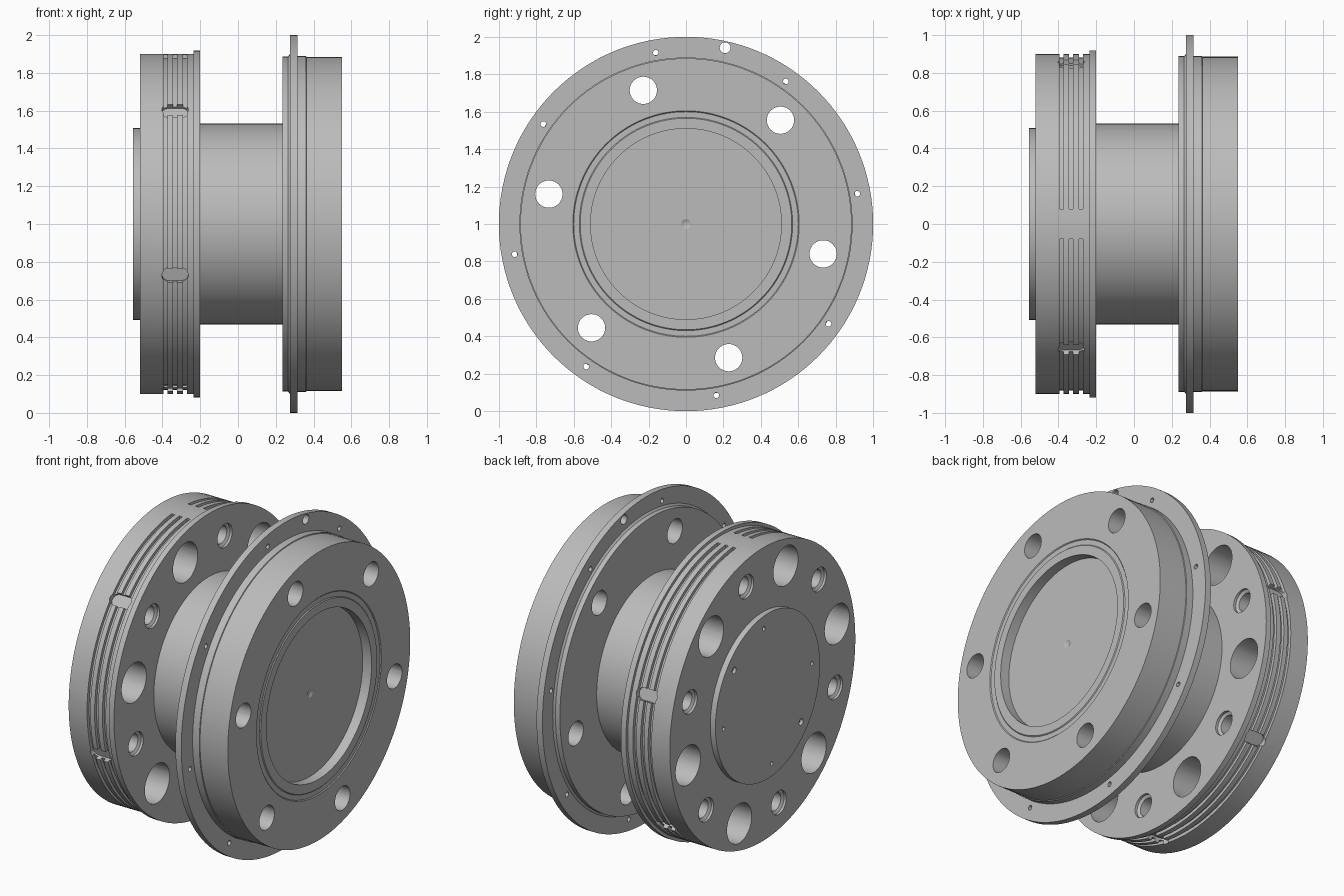
import bpy, bmesh
from math import cos, sin, pi, radians

cube = bpy.data.objects.get("Cube")
if cube:
    bpy.data.objects.remove(cube, do_unlink=True)

steel = bpy.data.materials.new("plain grey steel")
steel.use_nodes = True
grey = (0.5, 0.5, 0.5, 1)
steel.diffuse_color = grey
steel.node_tree.nodes["Principled BSDF"].inputs["Base Color"].default_value = grey
steel.node_tree.nodes["Principled BSDF"].inputs["Roughness"].default_value = 0.6

AXIS_Z = 1.0


def polar(radius, degrees):
    return radius * cos(radians(degrees)), radius * sin(radians(degrees))


def lathe(bm, profile, y=0, z=0, start=0, sweep=360, steps=128):
    """Turn an (x, radius) profile around a line parallel to x."""
    full = sweep == 360
    closed = profile[0][1] > 0
    rings = []
    for i in range(steps if full else steps + 1):
        c, s = polar(1, start + sweep * i / steps)
        rings.append([bm.verts.new((x, y + r * c, AXIS_Z + z + r * s)) for x, r in profile])
    n = len(profile)
    for i in range(steps):
        a, b = rings[i], rings[(i + 1) % len(rings)]
        for j in range(n if closed else n - 1):
            k = (j + 1) % n
            bm.faces.new((a[j], a[k], b[k], b[j]))
    if not full:
        bm.faces.new(rings[0])
        bm.faces.new(rings[-1])


def hole(bm, x0, x1, radius, ring, angle, steps=32):
    y, z = polar(ring, angle)
    lathe(bm, [(x0, 0), (x0, radius), (x1, radius), (x1, 0)], y, z, steps=steps)


def slot(bm, x, half_length, half_width, r0, r1, angle):
    """Rounded slot block pointing outward at an angle."""
    c, s = polar(1, angle)
    straight = half_length - half_width
    outline = []
    for side in (1, -1):
        for i in range(13):
            a = pi * i / 12 - pi / 2
            outline.append((x + side * (straight + half_width * cos(a)), side * half_width * sin(a)))
    low, high = [[bm.verts.new((px, r * c - u * s, AXIS_Z + r * s + u * c)) for px, u in outline]
                 for r in (r0, r1)]
    bm.faces.new(low)
    bm.faces.new(high)
    for i in range(len(low)):
        k = (i + 1) % len(low)
        bm.faces.new((low[i], low[k], high[k], high[i]))


def finish(bm, name):
    bmesh.ops.remove_doubles(bm, verts=bm.verts, dist=1e-5)
    bmesh.ops.recalc_face_normals(bm, faces=bm.faces)
    mesh = bpy.data.meshes.new(name)
    bm.to_mesh(mesh)
    bm.free()
    mesh.materials.append(steel)
    obj = bpy.data.objects.new(name, mesh)
    bpy.context.collection.objects.link(obj)
    return obj


def activate(obj):
    bpy.ops.object.select_all(action="DESELECT")
    obj.select_set(True)
    bpy.context.view_layer.objects.active = obj


def turned(name, profile):
    bm = bmesh.new()
    lathe(bm, profile)
    return finish(bm, name)


def cut(obj, bm):
    cutter = finish(bm, obj.name + "_cutter")
    cutter.hide_render = True
    mod = obj.modifiers.new("cut", "BOOLEAN")
    mod.operation = "DIFFERENCE"
    mod.solver = "EXACT"
    mod.object = cutter
    activate(obj)
    bpy.ops.object.modifier_apply(modifier=mod.name)
    bpy.data.objects.remove(cutter, do_unlink=True)


def smooth(obj):
    activate(obj)
    bpy.ops.object.shade_smooth_by_angle(angle=radians(25))


HOLE_RING, HOLE_TURN = 0.74, 47.7

# Grooved disc with a narrow rim
grooved_disc = turned("grooved_disc", [
    (-0.52, 0), (-0.52, 0.9), (-0.235, 0.9), (-0.235, 0.918), (-0.2, 0.918), (-0.2, 0)])

# Three grooves, interrupted at the top
bm = bmesh.new()
for x in (-0.384, -0.333, -0.28):
    lathe(bm, [(x - 0.011, 0.88), (x + 0.011, 0.88), (x + 0.011, 0.95), (x - 0.011, 0.95)],
          start=95, sweep=350)
cut(grooved_disc, bm)

# Large holes, chamfered bolt holes and rim slots
bm = bmesh.new()
for i in range(6):
    angle = HOLE_TURN + 60 * i
    hole(bm, -0.6, -0.1, 0.12, HOLE_RING, angle, 48)
    y, z = polar(HOLE_RING, angle + 30)
    lathe(bm, [(-0.55, 0), (-0.55, 0.072), (-0.505, 0.072), (-0.495, 0.055), (-0.225, 0.055),
               (-0.215, 0.072), (-0.15, 0.072), (-0.15, 0)], y, z, steps=32)
    if i:
        slot(bm, -0.333, 0.07, 0.037, 0.868, 0.97, angle + 30 if i > 0 else angle)
cut(grooved_disc, bm)

# End cap with small screw holes
end_cap = turned("end_cap", [(-0.555, 0), (-0.555, 0.507), (-0.52, 0.507), (-0.52, 0)])
bm = bmesh.new()
for half_turn in (0, 180):
    for angle, radius in ((85, 0.013), (175, 0.013), (41, 0.02)):
        hole(bm, -0.6, -0.535, radius, 0.43, angle + half_turn, 16)
cut(end_cap, bm)

# Central hub
hub = turned("hub", [(-0.21, 0), (-0.21, 0.531), (0.245, 0.531), (0.245, 0)])

# Flanged disc with a recessed face and centre dimple
flanged_disc = turned("flanged_disc", [
    (0.235, 0), (0.235, 0.888), (0.265, 0.888), (0.275, 0.9), (0.275, 1), (0.315, 1),
    (0.315, 0.89), (0.36, 0.89), (0.362, 0.885), (0.55, 0.885), (0.55, 0.605),
    (0.545, 0.6), (0.545, 0.57), (0.55, 0.565), (0.55, 0.51), (0.49, 0.51),
    (0.49, 0.025), (0.475, 0)])

# Bolt holes, flange screw holes and one locating hole
bm = bmesh.new()
for i in range(6):
    hole(bm, 0.15, 0.65, 0.073, HOLE_RING + 0.01, HOLE_TURN + 60 * i)
for i in range(8):
    hole(bm, 0.22, 0.4, 0.015, 0.93, 10 + 45 * i, 16)
hole(bm, 0.22, 0.4, 0.029, 0.965, 77.5, 24)
cut(flanged_disc, bm)

for part in (grooved_disc, end_cap, hub, flanged_disc):
    smooth(part)
